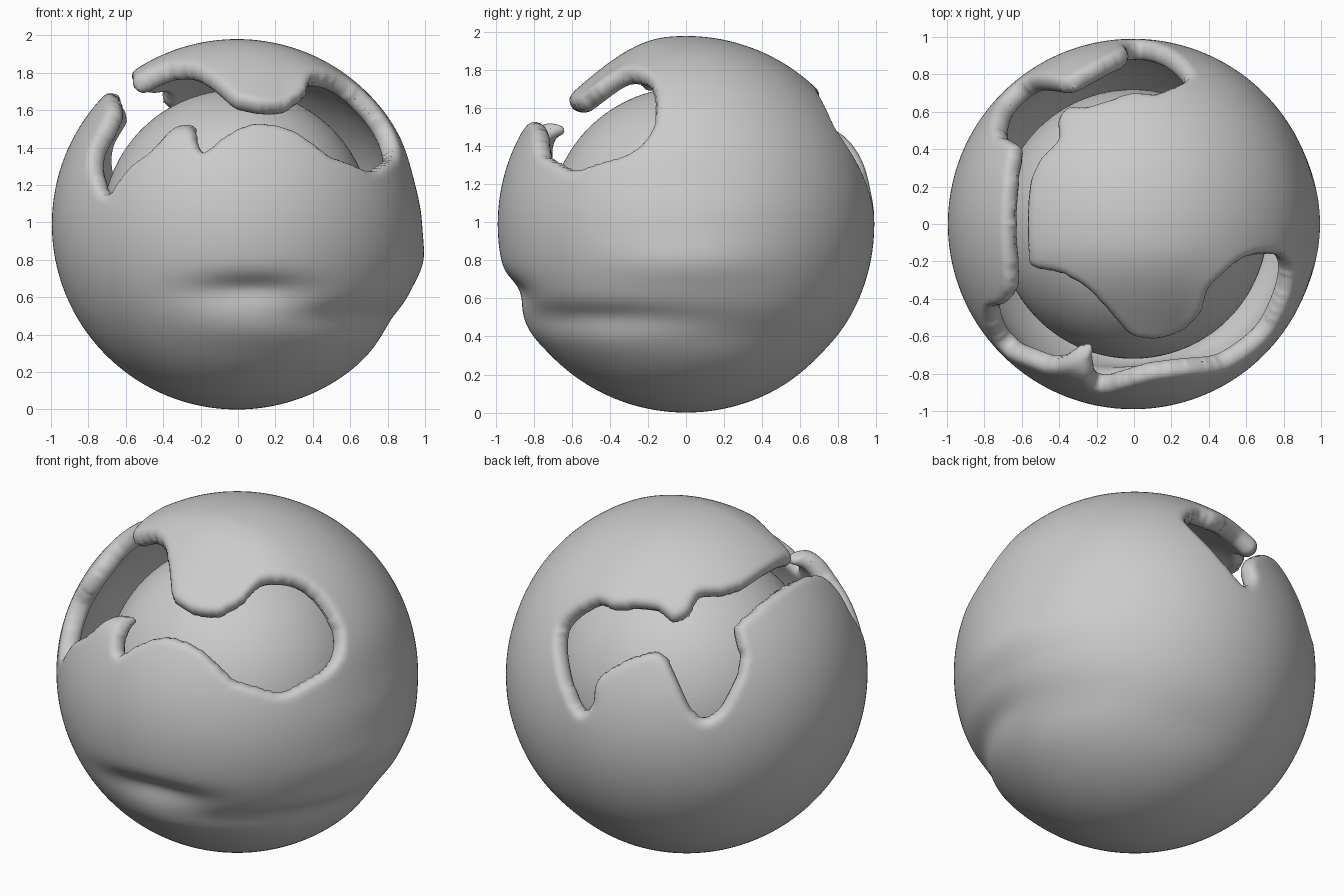
import bpy, bmesh, math
from mathutils import Vector
from mathutils.kdtree import KDTree

if "Cube" in bpy.data.objects:
    bpy.data.objects.remove(bpy.data.objects["Cube"])

RADIUS = 0.99     # outer shell radius
THICK = 0.11      # shell thickness
CORE_R = 0.72     # inner ball radius

# Outline of the torn opening, seen from the top (x, y on the unit sphere):
# flap edge first, then the lower rim round the back, left and front.
OPENING = [
    (.76, -.18), (.66, -.19), (.56, -.24), (.44, -.37), (.41, -.51), (.31, -.64),
    (.15, -.70), (-.02, -.68), (-.10, -.60), (-.20, -.47), (-.30, -.36), (-.42, -.29),
    (-.58, -.25), (-.60, -.10), (-.59, .20), (-.53, .36), (-.43, .47), (-.43, .58),
    (-.36, .66), (-.26, .66), (-.16, .69), (.00, .74), (.08, .73), (.15, .74),
    (.28, .80), (.26, .87), (.16, .95), (.04, .99), (-.02, .98), (-.015, .962), (-.04, .934),
    (-.18, .864), (-.33, .78), (-.43, .765), (-.57, .782), (-.65, .74), (-.713, .655),
    (-.73, .51), (-.64, .45), (-.66, .28), (-.67, .10), (-.67, -.10),
    (-.66, -.35), (-.71, -.45), (-.78, -.48), (-.76, -.60), (-.71, -.68), (-.60, -.73),
    (-.48, -.77), (-.38, -.75), (-.32, -.74), (-.25, -.76), (-.22, -.83), (-.19, -.89),
    (-.10, -.87), (0, -.84), (.12, -.81), (.30, -.79), (.42, -.78), (.52, -.76),
    (.62, -.70), (.73, -.61), (.79, -.51), (.85, -.36), (.86, -.25), (.82, -.19)]

# Soft dents and swells: azimuth deg, height, azimuth width deg, height width, depth
DENTS = [(-85, -.37, 20, .09, -.06), (-35, -.51, 40, .08, -.035),
         (-80, -.56, 25, .08, .01), (0, -.20, 25, .12, .025),
         (0, .25, 25, .18, -.015), (15, -.60, 30, .10, -.015),
         (75, -.70, 25, .12, -.01), (-110, .63, 9, .08, -.09)]


def flat(v):
    """Unrolls a direction to the plane: polar angle as radius."""
    r = math.hypot(v.x, v.y)
    k = math.atan2(r, v.z) / max(r, 1e-9)
    return Vector((v.x * k, v.y * k))


def unflat(p):
    a = max(p.length, 1e-9)
    return Vector((p.x / a * math.sin(a), p.y / a * math.sin(a), math.cos(a)))


def spline(pts, steps):
    """Closed smooth curve through the points."""
    out, n = [], len(pts)
    for i in range(n):
        a, b, c, d = (pts[(i + k) % n] for k in (-1, 0, 1, 2))
        for s in range(steps):
            t = s / steps
            m0, m1 = (c - a) * .4, (d - b) * .4
            out.append(b * (2*t**3 - 3*t*t + 1) + m0 * (t**3 - 2*t*t + t)
                       + c * (3*t*t - 2*t**3) + m1 * (t**3 - t*t))
    return out


def inside(p, poly):
    hit, x, y = False, p.x, p.y
    x0, y0 = poly[-1]
    for x1, y1 in poly:
        if (y1 > y) != (y0 > y) and x < (x0 - x1) * (y - y1) / (y0 - y1) + x1:
            hit = not hit
        x0, y0 = x1, y1
    return hit


def step(a, b, x):
    t = min(1, max(0, (x - a) / (b - a)))
    return t * t * (3 - 2 * t)


def is_flap(v):
    return v.z > .64 and v.y > -.725 and v.x > -.63


def surface_radius(v):
    az, r = math.degrees(math.atan2(v.y, v.x)), RADIUS
    flap = is_flap(v)
    for a, h, wa, wh, amp in DENTS:
        if h > .5 and flap:
            continue
        da = (az - a + 180) % 360 - 180
        r += amp * math.exp(-(da / wa) ** 2 - ((v.z - h) / wh) ** 2)
    if flap:  # the flap's front lip sags inward
        r -= .075 * step(.1, .65, -v.y) * (1 - step(.25, .6, v.x))
    return r


def finish(name, bm):
    bmesh.ops.translate(bm, verts=bm.verts, vec=(-.005, 0, RADIUS))
    me = bpy.data.meshes.new(name)
    bm.to_mesh(me)
    bm.free()
    for p in me.polygons:
        p.use_smooth = True
    ob = bpy.data.objects.new(name, me)
    bpy.context.collection.objects.link(ob)
    return ob


# Torn outer shell
ctrl = [flat(Vector((x, y, math.sqrt(max(0, 1 - x*x - y*y))))) for x, y in OPENING]
poly = [tuple(p) for p in spline(ctrl, 4)]
edge = [unflat(p) for p in spline(ctrl, 14)]
kd = KDTree(len(edge))
for i, e in enumerate(edge):
    kd.insert(e, i)
kd.balance()

bm = bmesh.new()
bmesh.ops.create_icosphere(bm, subdivisions=7, radius=1)
cut = []
for f in bm.faces:
    c = f.calc_center_median()
    if c.z > 0.05 and inside(flat(c), poly):
        cut.append(f)
bmesh.ops.delete(bm, geom=cut, context='FACES')
for v in bm.verts:
    if v.is_boundary:
        v.co = kd.find(v.co)[0]

# Inner layer meets the outer one in a rounded rim
half = THICK / 2
inner = bmesh.ops.duplicate(bm, geom=bm.verts[:] + bm.edges[:] + bm.faces[:])['geom']
inner_verts = {g for g in inner if isinstance(g, bmesh.types.BMVert)}
bmesh.ops.reverse_faces(bm, faces=[g for g in inner if isinstance(g, bmesh.types.BMFace)])
border = [v for v in bm.verts if v.is_boundary]
for v in bm.verts:
    d = 0 if v.is_boundary else min(kd.find(v.co)[2], half)
    bulge = math.sqrt(max(0, half**2 - (half - d)**2))
    v.co *= surface_radius(v.co) - half + (-bulge if v in inner_verts else bulge)
bmesh.ops.remove_doubles(bm, verts=border, dist=1e-5)

# Even out the rim
rim = {v for v in border if v.is_valid}
for _ in range(3):
    rim |= {e.other_vert(v) for v in rim for e in v.link_edges}
for _ in range(3):
    bmesh.ops.smooth_vert(bm, verts=list(rim), factor=.5, use_axis_x=True,
                          use_axis_y=True, use_axis_z=True)
finish("torn_shell", bm)

# Inner ball
bm = bmesh.new()
bmesh.ops.create_icosphere(bm, subdivisions=6, radius=CORE_R)
finish("inner_ball", bm)
